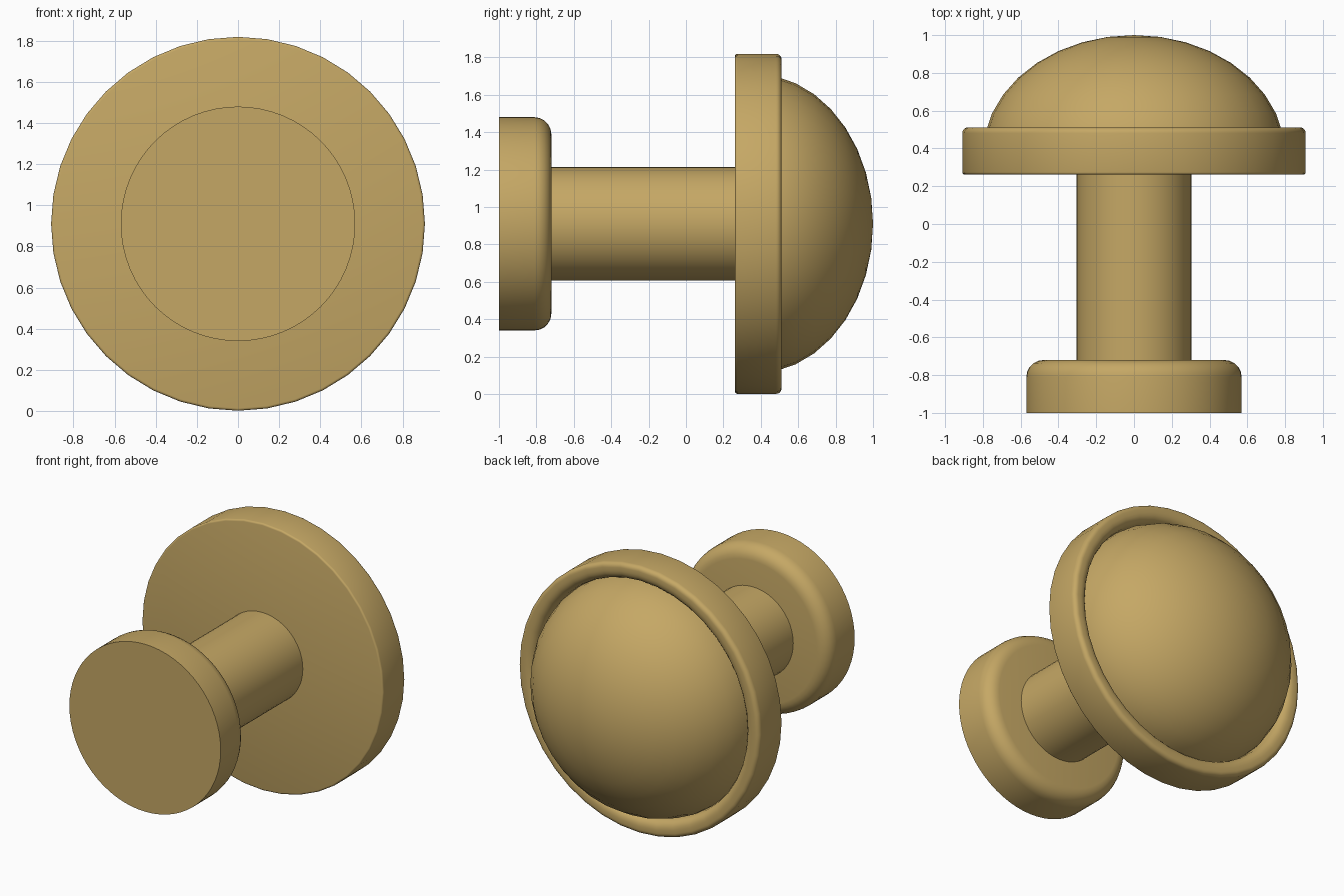
import bpy, bmesh, math

if "Cube" in bpy.data.objects:
    bpy.data.objects.remove(bpy.data.objects["Cube"])

ZC = 0.91  # height of the knob axis


def arc(cr, cy, rad, a0, a1, n=5):
    """Profile points (radius, y) along an arc, angles in degrees."""
    out = []
    for i in range(n + 1):
        a = math.radians(a0 + (a1 - a0) * i / n)
        out.append((cr + rad * math.cos(a), cy + rad * math.sin(a)))
    return out


def lathe(name, profile, mat, segs=40, angle=35):
    """Revolve a (radius, y) profile about the y axis."""
    bm = bmesh.new()
    rings = []
    for r, y in profile:
        if r < 1e-5:
            rings.append([bm.verts.new((0, y, 0))])
        else:
            rings.append([bm.verts.new((r * math.sin(2 * math.pi * i / segs), y,
                                        r * math.cos(2 * math.pi * i / segs)))
                          for i in range(segs)])
    for a, b in zip(rings, rings[1:]):
        for i in range(segs):
            j = (i + 1) % segs
            quad = [a[i % len(a)], a[j % len(a)], b[j % len(b)], b[i % len(b)]]
            bm.faces.new(list(dict.fromkeys(quad)))
    bmesh.ops.recalc_face_normals(bm, faces=bm.faces[:])
    me = bpy.data.meshes.new(name)
    bm.to_mesh(me)
    bm.free()
    ob = bpy.data.objects.new(name, me)
    ob.location.z = ZC
    bpy.context.collection.objects.link(ob)
    me.materials.append(mat)
    bpy.ops.object.select_all(action='DESELECT')
    ob.select_set(True)
    bpy.context.view_layer.objects.active = ob
    bpy.ops.object.shade_smooth_by_angle(angle=math.radians(angle))
    return ob


brass = bpy.data.materials.new("brass")
brass.diffuse_color = (0.56, 0.39, 0.13, 1)
brass.use_nodes = True
brass.node_tree.nodes["Principled BSDF"].inputs["Base Color"].default_value = brass.diffuse_color

# Front foot with a rounded inner edge
lathe("foot", [(0, -1), (0.57, -1)] + arc(0.48, -0.81, 0.09, 0, 90) + [(0, -0.72)], brass, 64)

# Connecting stem
lathe("stem", [(0, -0.75), (0.304, -0.75), (0.304, 0.3), (0, 0.3)], brass, 48)

# Large plate with a rounded rim around a shallow recess
lathe("plate", [(0, 0.264)] + arc(0.897, 0.274, 0.012, -90, 0, 3)
      + arc(0.879, 0.481, 0.03, 0, 90) + arc(0.855, 0.451, 0.06, 90, 180)
      + [(0.785, 0.40), (0, 0.40)], brass, 40)

# Domed cap seated in the plate
dome = [(0.80 * math.cos(t), 0.37 + 0.63 * math.sin(t))
        for t in (math.radians(90 * i / 9) for i in range(9))]
lathe("dome", [(0, 0.37)] + dome + [(0, 1.0)], brass, 36)
